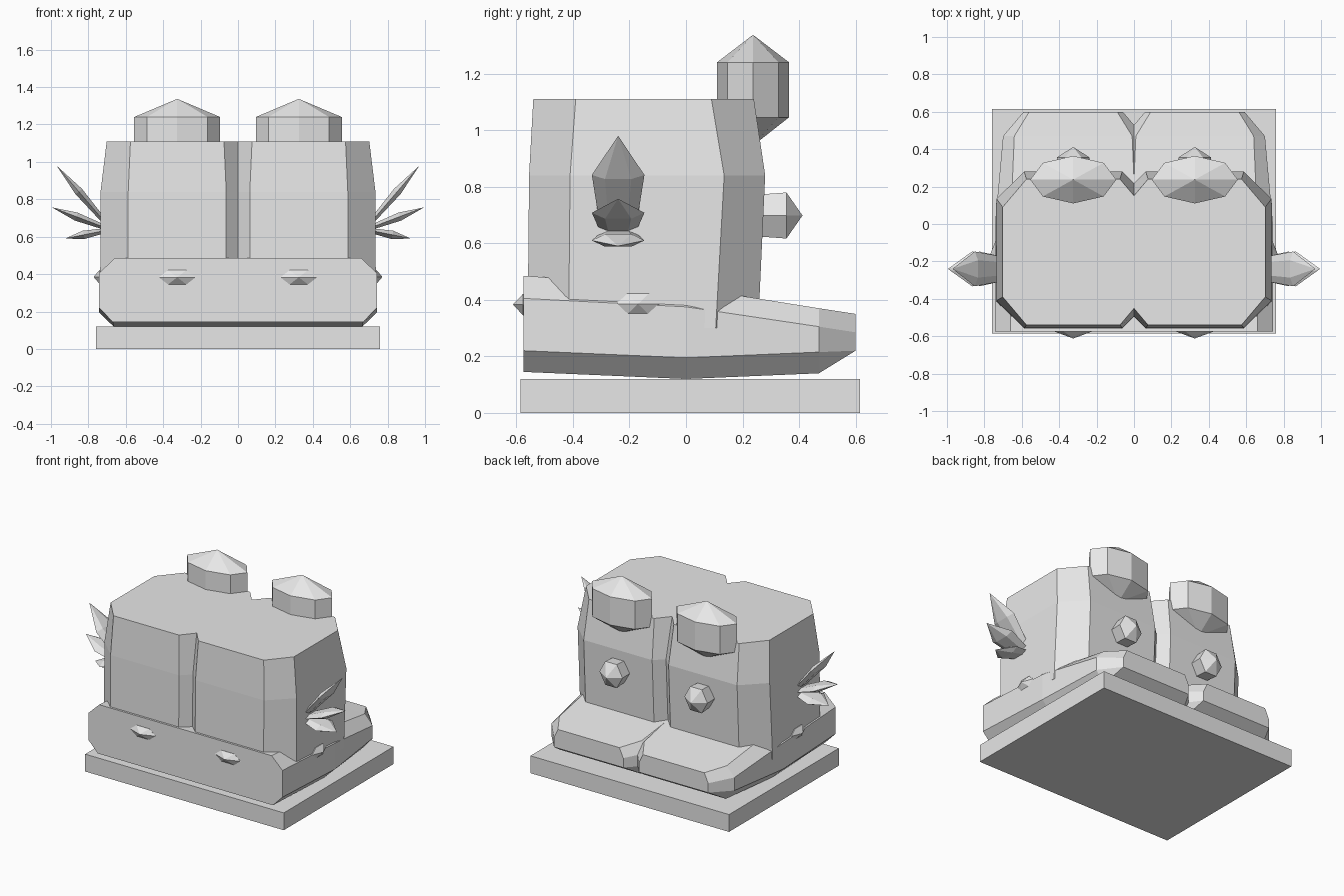
import bpy, bmesh
from math import sin, cos, tau
from mathutils import Vector

cube = bpy.data.objects.get("Cube")
if cube:
    bpy.data.objects.remove(cube, do_unlink=True)

grey = bpy.data.materials.new("light_grey")
grey.use_nodes = True
COLOUR = (0.8, 0.8, 0.8, 1)
grey.diffuse_color = COLOUR
grey.node_tree.nodes["Principled BSDF"].inputs["Base Color"].default_value = COLOUR

CX = 0.325  # centre line of each boot


def loft(name, rings, tip=None, tail=None, bisect=False):
    """Skin rings of equal size, close ends with a point or a cap, mirror in x."""
    bm = bmesh.new()
    loops = [[bm.verts.new(p) for p in ring] for ring in rings]
    n = len(loops[0])
    for a, b in zip(loops, loops[1:]):
        for i in range(n):
            j = (i + 1) % n
            bm.faces.new((a[i], a[j], b[j], b[i]))
    for loop, point in ((loops[0], tail), (loops[-1], tip)):
        if point is None:
            bm.faces.new(loop)
        else:
            v = bm.verts.new(point)
            for i in range(n):
                bm.faces.new((loop[i], loop[(i + 1) % n], v))
    bmesh.ops.remove_doubles(bm, verts=bm.verts, dist=0.0005)
    bmesh.ops.recalc_face_normals(bm, faces=bm.faces)
    mesh = bpy.data.meshes.new(name)
    bm.to_mesh(mesh)
    bm.free()
    mesh.materials.append(grey)
    obj = bpy.data.objects.new(name, mesh)
    bpy.context.collection.objects.link(obj)
    mirror = obj.modifiers.new("Mirror", 'MIRROR')
    mirror.use_bisect_axis[0] = bisect
    return obj


def spike(name, base, tip, side, sections, sides=6):
    """Pointed crystal; each section is (fraction along, half width, half thickness)."""
    base, tip, side = Vector(base), Vector(tip), Vector(side)
    up = (tip - base).cross(side).normalized()
    rings = [[base.lerp(tip, t) + side * w * cos(tau * i / sides)
              + up * h * sin(tau * i / sides) for i in range(sides)]
             for t, w, h in sections]
    return loft(name, rings, tip=tip)


# Display slab
bpy.ops.mesh.primitive_cube_add(size=1, location=(0, 0.015, 0.06))
slab = bpy.context.object
slab.name = "base_slab"
slab.scale = (1.52, 1.2, 0.12)
slab.data.materials.append(grey)

# Boot shafts: z, half width, flat half width, front, front corner, back corner, back
shaft = []
for z, w, f, y0, y1, y2, y3 in (
        (0.30, 0.412, 0.262, -0.56, -0.415, 0.105, 0.255),
        (0.84, 0.410, 0.262, -0.555, -0.41, 0.135, 0.28),
        (1.11, 0.377, 0.250, -0.54, -0.39, 0.09, 0.24)):
    half = [(f, y0), (w, y1), (w, y2), (f, y3)]
    shaft.append([(CX + x, y, z) for x, y in half]
                 + [(CX - x, y, z) for x, y in reversed(half)])
loft("boot_shafts", shaft, bisect=True)

# Feet: y, half width, top half, sole half, sole, lower side, upper side, top
foot = []
for y, w, t, s, z0, z1, z2, z3 in (
        (-0.575, 0.418, 0.335, 0.345, 0.145, 0.22, 0.405, 0.485),
        (0.0, 0.418, 0.335, 0.340, 0.12, 0.195, 0.375, 0.445),
        (0.47, 0.375, 0.315, 0.310, 0.14, 0.215, 0.305, 0.37),
        (0.60, 0.265, 0.235, 0.265, 0.22, 0.22, 0.285, 0.35)):
    half = [(s, z0), (w, z1), (w, z2), (t, z3)]
    foot.append([(CX + x, y, z) for x, z in half]
                + [(CX - x, y, z) for x, z in reversed(half)])
loft("feet", foot, bisect=True)

# Pointed drums on the back rim
drum = [[(CX + 0.23 * cos(tau * i / 8), 0.237 + 0.127 * sin(tau * i / 8), z)
         for i in range(8)] for z in (1.045, 1.24)]
loft("rim_drums", drum, tip=(CX, 0.237, 1.337), tail=(CX, 0.237, 0.945))

# Studs on the shafts, heels and outer sides
spike("shaft_studs", (CX, 0.25, 0.698), (CX, 0.412, 0.698), (1, 0, 0),
      [(0, 0.085, 0.085), (0.65, 0.088, 0.094)])
spike("heel_studs", (CX, -0.55, 0.383), (CX, -0.612, 0.383), (1, 0, 0),
      [(0, 0.098, 0.044), (0.42, 0.098, 0.044)])
spike("side_studs", (0.71, -0.17, 0.385), (0.772, -0.17, 0.385), (0, 1, 0),
      [(0, 0.077, 0.042), (0.5, 0.077, 0.042)])

# Feathers fanning out on each side
for name, z, tip in (("upper_feathers", 0.665, (0.97, 0.98)),
                     ("middle_feathers", 0.645, (0.995, 0.757)),
                     ("lower_feathers", 0.635, (0.925, 0.59))):
    spike(name, (0.70, -0.24, z), (tip[0], -0.24, tip[1]), (0, 1, 0),
          [(0, 0.065, 0.014), (0.56, 0.093, 0.026)])
